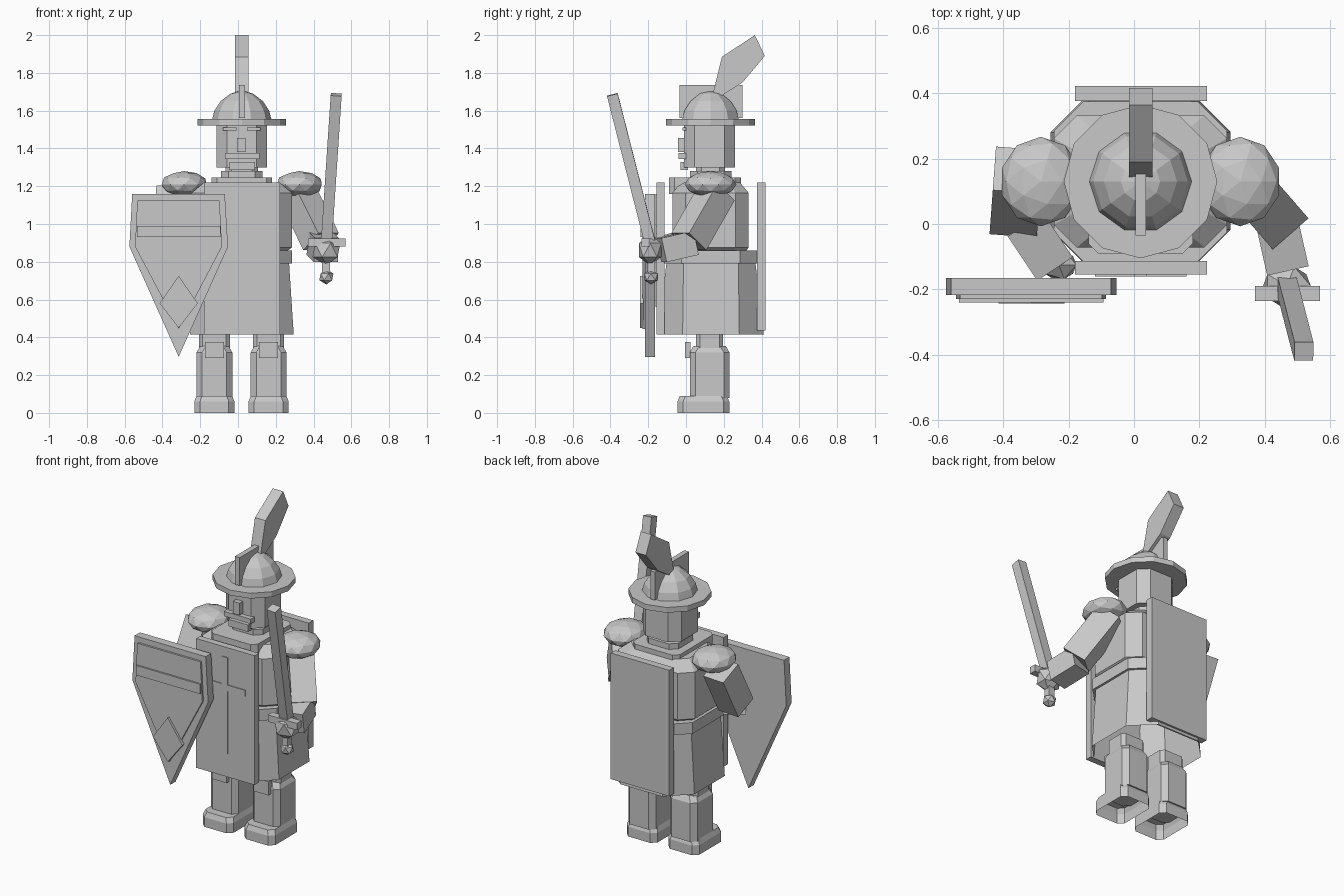
import bpy, bmesh, math
from mathutils import Vector, Matrix

if "Cube" in bpy.data.objects:
    bpy.data.objects.remove(bpy.data.objects["Cube"])

GREY = (0.58, 0.58, 0.58, 1)
mat = bpy.data.materials.new("plain_grey")
mat.use_nodes = True
mat.diffuse_color = GREY
mat.node_tree.nodes["Principled BSDF"].inputs["Base Color"].default_value = GREY

CX, CY = 0.02, 0.13   # body axis


def finish(name, bm):
    bmesh.ops.recalc_face_normals(bm, faces=bm.faces)
    me = bpy.data.meshes.new(name)
    bm.to_mesh(me)
    bm.free()
    me.materials.append(mat)
    ob = bpy.data.objects.new(name, me)
    bpy.context.collection.objects.link(ob)
    return ob


def loft(name, loops, hollow=False):
    """Skin equal-length point loops; a hollow loft has no bottom cap."""
    bm = bmesh.new()
    rows = [[bm.verts.new(p) for p in loop] for loop in loops]
    n = len(rows[0])
    for a, b in zip(rows, rows[1:]):
        for i in range(n):
            bm.faces.new((a[i], a[(i + 1) % n], b[(i + 1) % n], b[i]))
    if not hollow:
        bm.faces.new(rows[0][::-1])
    bm.faces.new(rows[-1])
    return finish(name, bm)


def octagon(x, y, z, hx, hy, c):
    half = [(hx, hy - c), (hx - c, hy), (c - hx, hy), (-hx, hy - c)]
    return [(x + s * a, y + s * b, z) for s in (1, -1) for a, b in half]


def block(name, x, y, rings, hollow=False):
    return loft(name, [octagon(x, y, *r) for r in rings], hollow)


def turned(name, rings, sides):
    step = math.tau / sides
    return loft(name, [[(CX + r * math.cos(i * step), CY + r * math.sin(i * step), z)
                        for i in range(sides)] for z, r in rings])


def box(name, x0, x1, y0, y1, z0, z1):
    bm = bmesh.new()
    bmesh.ops.create_cube(bm, size=1)
    bmesh.ops.scale(bm, verts=bm.verts, vec=(x1 - x0, y1 - y0, z1 - z0))
    bmesh.ops.translate(bm, verts=bm.verts,
                        vec=((x0 + x1) / 2, (y0 + y1) / 2, (z0 + z1) / 2))
    return finish(name, bm)


def bar(name, a, b, w, d, up):
    """Box running from point a to point b; its width is square to the up axis."""
    a, b = Vector(a), Vector(b)
    bm = bmesh.new()
    bmesh.ops.create_cube(bm, size=1)
    bmesh.ops.scale(bm, verts=bm.verts, vec=(w, d, (b - a).length))
    along = (b - a).normalized()
    xa = Vector(up).cross(along).normalized()
    rot = Matrix((xa, along.cross(xa), along)).transposed()
    bmesh.ops.transform(bm, matrix=Matrix.Translation((a + b) / 2) @ rot.to_4x4(), verts=bm.verts)
    return finish(name, bm)


def ball(name, centre, radii, detail=2):
    bm = bmesh.new()
    bmesh.ops.create_icosphere(bm, subdivisions=detail, radius=1)
    bmesh.ops.scale(bm, verts=bm.verts, vec=radii)
    bmesh.ops.translate(bm, verts=bm.verts, vec=centre)
    return finish(name, bm)


def plate(name, outline, y0, y1):
    return loft(name, [[(x, y, z) for x, z in outline] for y in (y0, y1)])


# Legs
for side, x in (("right", -0.125), ("left", 0.162)):
    block(side + "_foot", x, 0.092,
          [(0, 0.106, 0.137, 0.03), (0.06, 0.106, 0.137, 0.03), (0.09, 0.095, 0.125, 0.03)], True)
    block(side + "_shin", x, 0.125,
          [(0.08, 0.095, 0.105, 0.03), (0.32, 0.095, 0.105, 0.03), (0.355, 0.075, 0.085, 0.03)])
    block(side + "_thigh", x, 0.125, [(0.33, 0.082, 0.072, 0.02), (0.43, 0.082, 0.072, 0.02)])
    box(side + "_knee_guard", x - 0.05, x + 0.05, -0.005, 0.025, 0.29, 0.375)

# Skirt, belt, torso and collar
block("skirt", CX, 0.132, [(0.415, 0.275, 0.28, 0.13), (0.8, 0.25, 0.235, 0.09)], True)
block("belt", CX, CY, [(0.79, 0.265, 0.245, 0.09), (0.86, 0.265, 0.245, 0.09)])
block("torso", CX, CY, [(0.85, 0.23, 0.18, 0.06), (0.875, 0.265, 0.202, 0.07),
                        (1.165, 0.265, 0.202, 0.07), (1.22, 0.2, 0.155, 0.06)])
block("shoulder_yoke", CX, 0.1, [(1.16, 0.16, 0.19, 0.03), (1.245, 0.16, 0.19, 0.03)])
block("collar", CX, CY, [(1.22, 0.11, 0.11, 0.04), (1.28, 0.11, 0.11, 0.04)])
block("neck", CX, CY, [(1.24, 0.085, 0.077, 0.03), (1.33, 0.085, 0.077, 0.03)])

# Surcoat panels with raised cross
box("surcoat_front", -0.18, 0.223, -0.155, -0.113, 0.415, 1.22)
box("surcoat_back", -0.18, 0.223, 0.377, 0.422, 0.435, 1.22)
box("cross_upright", 0, 0.04, -0.161, -0.153, 0.56, 1.16)
box("cross_bar", -0.12, 0.16, -0.161, -0.153, 0.95, 0.99)

# Head and face
block("head", CX, 0.125, [(1.3, 0.133, 0.135, 0.055), (1.54, 0.133, 0.135, 0.055)])
box("nose", -0.005, 0.04, -0.042, 0, 1.38, 1.455)
box("moustache", -0.07, 0.115, -0.04, 0, 1.345, 1.375)
box("chin_beard", -0.045, 0.09, -0.03, 0.01, 1.285, 1.328)
for side, s in (("right", -1), ("left", 1)):
    x = CX + s * 0.064
    box(side + "_eyebrow", x - 0.036, x + 0.036, -0.018, 0, 1.495, 1.51)

# Helmet
turned("helmet_brim", [(1.522, 0.235), (1.555, 0.235)], 12)
turned("helmet_dome", [(1.55, 0.158), (1.6, 0.145), (1.65, 0.112), (1.69, 0.06), (1.706, 0.004)], 10)
box("helmet_crest", 0.004, 0.036, -0.035, 0.3, 1.56, 1.735)
feather = [(0.14, 1.68), (0.19, 1.885), (0.365, 2.0), (0.417, 1.89), (0.3, 1.75), (0.19, 1.68)]
loft("plume", [[(x, y, z) for y, z in feather] for x in (-0.016, 0.056)])

# Arms: shoulder guard, upper arm, forearm and hand
UP = (0, 0, 1)
for side, guard, top, elbow, bend, wrist, hand, size in (
        ("left", 0.325, (0.31, 0.165, 1.17), (0.44, 0.015, 0.907),
         (0.43, 0.04, 0.9), (0.468, -0.13, 0.862), (0.468, -0.19, 0.862), 0.082),
        ("right", -0.285, (-0.355, 0.165, 1.17), (-0.365, 0.03, 0.907),
         (-0.34, 0.01, 0.9), (-0.25, -0.125, 0.862), (-0.23, -0.125, 0.862), 0.06)):
    ball(side + "_shoulder_guard", (guard, CY, 1.21), (0.125, 0.137, 0.07))
    bar(side + "_upper_arm", top, elbow, 0.145, 0.15, UP)
    bar(side + "_forearm", bend, wrist, 0.13, 0.13, UP)
    ball(side + "_hand", hand, (size, size * 0.85, size), 1)

# Sword
bar("sword_blade", (0.468, -0.19, 0.9), (0.52, -0.39, 1.685), 0.058, 0.058, (0, 1, 0))
box("sword_guard", 0.37, 0.57, -0.235, -0.19, 0.88, 0.922)
box("sword_grip", 0.446, 0.486, -0.205, -0.165, 0.72, 0.9)
ball("sword_pommel", (0.468, -0.185, 0.72), (0.042, 0.042, 0.04), 1)

# Shield with raised field, band and diamond
plate("shield", [(-0.56, 1.16), (-0.07, 1.16), (-0.053, 0.88), (-0.314, 0.297), (-0.575, 0.88)],
      -0.165, -0.218)
plate("shield_field", [(-0.533, 1.125), (-0.098, 1.125), (-0.085, 0.88), (-0.314, 0.445), (-0.545, 0.88)],
      -0.21, -0.23)
box("shield_band", -0.535, -0.093, -0.241, -0.225, 0.93, 0.99)
plate("shield_diamond", [(-0.415, 0.58), (-0.314, 0.725), (-0.213, 0.58), (-0.314, 0.45)],
      -0.225, -0.244)
